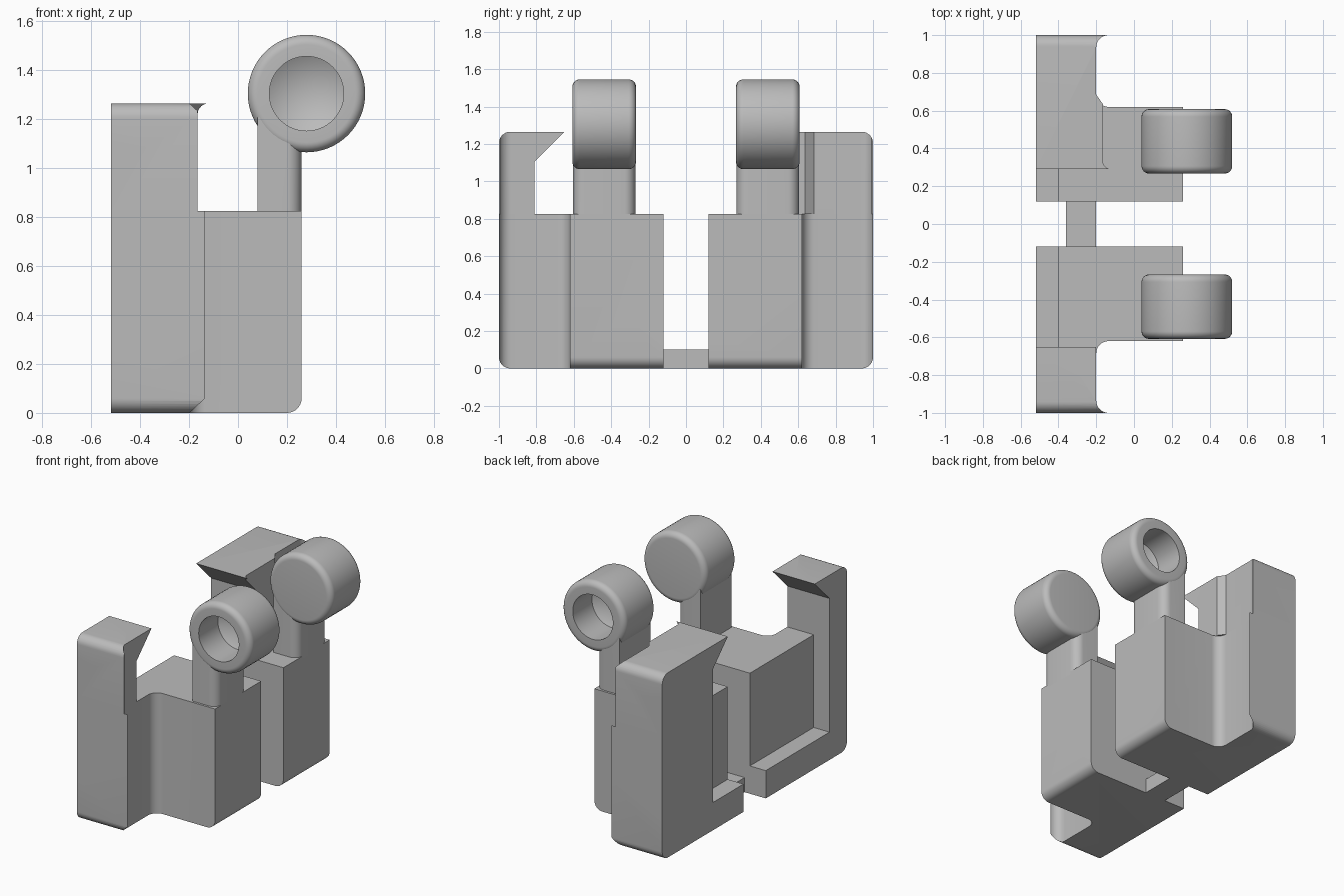
import bpy, bmesh
from math import cos, sin, radians, tau
from mathutils import Matrix

cube = bpy.data.objects.get("Cube")
if cube:
    bpy.data.objects.remove(cube, do_unlink=True)

grey = bpy.data.materials.new("plain_grey")
grey.use_nodes = True
grey.diffuse_color = (0.5, 0.5, 0.5, 1)
grey.node_tree.nodes["Principled BSDF"].inputs["Base Color"].default_value = (0.5, 0.5, 0.5, 1)


def arc(cx, cy, r, start, end, n=8):
    angles = [radians(start + (end - start) * i / n) for i in range(n + 1)]
    return [(cx + r * cos(a), cy + r * sin(a)) for a in angles]


def make(name, bm):
    bmesh.ops.recalc_face_normals(bm, faces=bm.faces)
    mesh = bpy.data.meshes.new(name)
    bm.to_mesh(mesh)
    bm.free()
    mesh.materials.append(grey)
    obj = bpy.data.objects.new(name, mesh)
    bpy.context.collection.objects.link(obj)
    return obj


def prism(name, points, axis, low, high, side):
    """Extrude a closed outline along an axis; side mirrors it front to back."""
    place = {"x": lambda p, d: (d, p[0] * side, p[1]),
             "y": lambda p, d: (p[0], d * side, p[1]),
             "z": lambda p, d: (p[0], p[1] * side, d)}[axis]
    bm = bmesh.new()
    face = bm.faces.new([bm.verts.new(place(p, low)) for p in points])
    cap = bmesh.ops.extrude_face_region(bm, geom=[face])["geom"]
    for v in cap:
        if isinstance(v, bmesh.types.BMVert):
            move = (high - low) * (side if axis == "y" else 1)
            v.co["xyz".index(axis)] += move
    return make(name, bm)


def box(name, x, y, z, side):
    return prism(name, [(x[0], y[0]), (x[1], y[0]), (x[1], y[1]), (x[0], y[1])],
                 "z", z[0], z[1], side)


def combine(obj, tool, operation):
    mod = obj.modifiers.new("combine", "BOOLEAN")
    mod.operation, mod.object, mod.solver = operation, tool, "EXACT"
    bpy.context.view_layer.objects.active = obj
    bpy.ops.object.modifier_apply(modifier=mod.name)
    bpy.data.objects.remove(tool, do_unlink=True)


def lathe(name, profile, x, z, side, steps=64):
    """Spin a (radius, depth) profile about an axis parallel to y."""
    bm = bmesh.new()
    verts = [bm.verts.new((r, d * side, 0)) for r, d in profile]
    edges = [bm.edges.new(pair) for pair in zip(verts, verts[1:])]
    bmesh.ops.spin(bm, geom=verts + edges, cent=(0, 0, 0), axis=(0, 1, 0),
                   angle=tau, steps=steps, use_merge=True)
    bmesh.ops.remove_doubles(bm, verts=bm.verts, dist=0.0005)
    bmesh.ops.transform(bm, matrix=Matrix.Translation((x, 0, z)), verts=bm.verts)
    return make(name, bm)


LEFT, DECK, TOP = -0.52, 0.825, 1.265
parts = []

for label, side, wall in (("front", -1, 0.81), ("back", 1, 0.45)):
    # Lower block: plan outline trimmed by rounded side and end outlines
    plan = ([(LEFT, 0.12), (0.26, 0.12), (0.26, 0.62)]
            + arc(-0.135, 0.685, 0.065, 270, 180)
            + arc(-0.135, 0.935, 0.065, 180, 90) + [(LEFT, 1)])
    body = prism(label + "_body", plan, "z", 0, DECK, side)
    outline = [(0, 0)] + arc(0.94, 0.06, 0.06, -90, 0) + [(1, 1), (0, 1)]
    combine(body, prism("trim", outline, "x", -1, 1, side), "INTERSECT")
    outline = [(-1, 0)] + arc(0.2, 0.06, 0.06, -90, 0) + [(0.26, 1), (-1, 1)]
    combine(body, prism("trim", outline, "y", 0, 1.2, side), "INTERSECT")
    # Recess above the foot on the flat side
    combine(body, box("recess", (-0.7, -0.4), (0, wall), (0.19, 1), side), "DIFFERENCE")

    # Hooked upright
    hook = ([(wall, DECK), (wall, 1.105), (wall - 0.16, TOP)]
            + arc(0.94, TOP - 0.06, 0.06, 90, 0) + [(1, DECK)])
    inner = [(LEFT, 0.6), (-0.2, 0.6)]
    if side > 0:
        inner = [(LEFT, 0.25), (-0.13, 0.25)] + arc(-0.12, 0.335, 0.045, 257, 180)
        inner += [(-0.165, 0.635), (-0.2, 0.685)]
    upright_plan = inner + arc(-0.135, 0.935, 0.065, 180, 117) + [(-0.165, 1), (LEFT, 1)]
    upright = prism(label + "_hooked_upright", upright_plan, "z", DECK, TOP, side)
    combine(upright, prism("trim", hook, "x", -1, 1, side), "INTERSECT")

    # Post with two rounded edges and a slanted top hidden in the barrel
    post_plan = ([(0.08, 0.27)] + arc(0.2, 0.33, 0.06, -90, 0)
                 + arc(0.2, 0.545, 0.06, 0, 90) + [(0.08, 0.605)])
    post = prism(label + "_post", post_plan, "z", DECK - 0.02, 1.21, side)
    for v in post.data.vertices:
        if v.co.z > 1:
            v.co.z -= (v.co.x - 0.08) * 0.38

    # Barrel with a blind, pointed bore in its outer end
    profile = ([(0, 0.267)] + arc(0.2, 0.307, 0.04, -90, 0)
               + arc(0.2, 0.568, 0.04, 0, 90)
               + [(0.152, 0.608), (0.152, 0.4), (0, 0.315)])
    barrel = lathe(label + "_barrel", profile, 0.28, 1.305, side)
    parts += [body, upright, post, barrel]

# Bridge joining both halves
parts.append(box("bridge", (-0.36, -0.2), (-0.13, 0.13), (0, 0.1), 1))

bpy.ops.object.select_all(action="DESELECT")
for part in parts:
    part.select_set(True)
bpy.context.view_layer.objects.active = parts[0]
bpy.ops.object.shade_smooth_by_angle(angle=radians(30))
